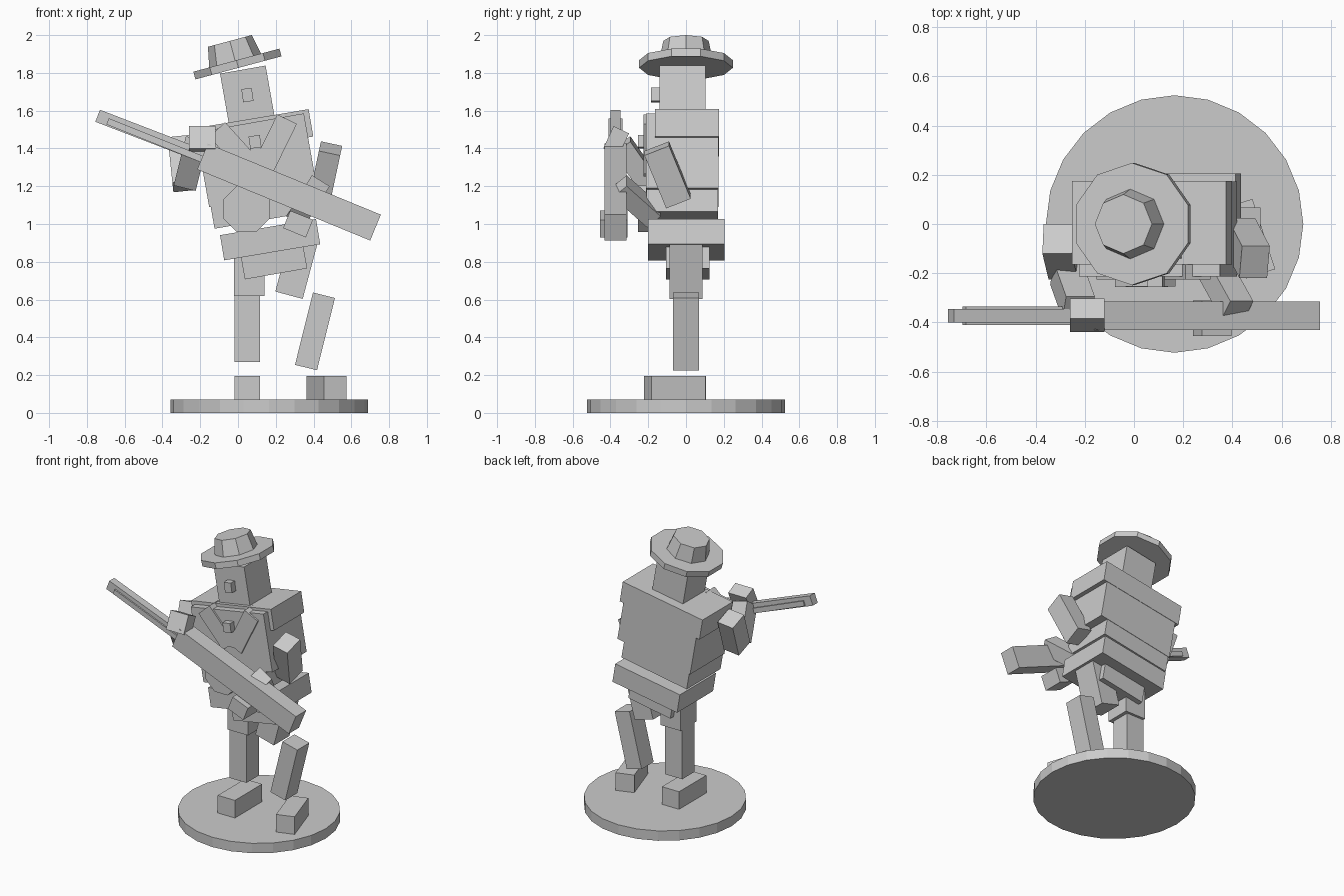
import bpy
from math import radians, sin, cos
from mathutils import Vector, Matrix

if "Cube" in bpy.data.objects:
    bpy.data.objects.remove(bpy.data.objects["Cube"])

def add_mesh(name, verts, faces, matrix):
    me = bpy.data.meshes.new(name)
    me.from_pydata([matrix @ Vector(v) for v in verts], [], faces)
    me.update()
    ob = bpy.data.objects.new(name, me)
    bpy.context.collection.objects.link(ob)
    return ob

BOX_FACES = [(0, 1, 3, 2), (4, 6, 7, 5), (0, 4, 5, 1), (2, 3, 7, 6), (0, 2, 6, 4), (1, 5, 7, 3)]

def frame(a, b):
    """Axes whose z runs from a to b, with y kept as near world y as possible."""
    a, b = Vector(a), Vector(b)
    z = (b - a).normalized()
    x = Vector((0, 1, 0)).cross(z).normalized()
    m = Matrix((x, z.cross(x), z)).transposed().to_4x4()
    m.translation = (a + b) / 2
    return m, (b - a).length

def beam(name, a, b, w, d):
    """Box running from a to b, w wide sideways and d deep."""
    m, length = frame(a, b)
    box(name, (w, d, length), m)

def box(name, size, matrix):
    verts = [(i * size[0] / 2, j * size[1] / 2, k * size[2] / 2)
             for i in (-1, 1) for j in (-1, 1) for k in (-1, 1)]
    add_mesh(name, verts, BOX_FACES, matrix)

def prism(name, a, b, r1, r2, sides, start=90):
    """Straight or tapered many-sided prism from a to b."""
    m, length = frame(a, b)
    ang = [radians(start + 360 * i / sides) for i in range(sides)]
    verts = [(r * cos(t), r * sin(t), z) for r, z in ((r1, -length / 2), (r2, length / 2)) for t in ang]
    n = sides
    faces = [(i, (i + 1) % n, n + (i + 1) % n, n + i) for i in range(n)]
    faces += [tuple(reversed(range(n))), tuple(range(n, 2 * n))]
    add_mesh(name, verts, faces, m)

def place(loc, rx=0, ry=0, rz=0):
    return (Matrix.Translation(loc) @ Matrix.Rotation(radians(rz), 4, 'Z')
            @ Matrix.Rotation(radians(ry), 4, 'Y') @ Matrix.Rotation(radians(rx), 4, 'X'))

# Round base
prism("base", (0.165, 0, 0), (0.165, 0, 0.07), 0.523, 0.523, 24)

# Legs and feet
box("right_foot", (0.135, 0.305, 0.13), place((0.048, -0.047, 0.13)))
box("left_foot", (0.125, 0.3, 0.13), place((0.468, -0.06, 0.13), rz=18))
beam("right_shin", (0.048, 0, 0.27), (0.048, 0, 0.64), 0.135, 0.14)
beam("right_thigh", (0.06, 0, 0.62), (0.06, 0, 0.92), 0.16, 0.175)
beam("left_shin", (0.36, 0, 0.24), (0.455, 0, 0.623), 0.12, 0.135)
beam("left_thigh", (0.27, 0, 0.623), (0.355, 0, 0.94), 0.15, 0.175)

# Leaning body
box("hips", (0.335, 0.23, 0.13), place((0.19, 0.01, 0.8), ry=-10))
box("coat_skirt", (0.515, 0.405, 0.135), place((0.17, 0.002, 0.917), ry=-9.5))
beam("waist", (0.132, -0.02, 1.02), (0.06, -0.02, 1.43), 0.52, 0.38)
beam("chest", (0.133, -0.02, 1.14), (0.063, -0.02, 1.535), 0.58, 0.385)
box("shoulders", (0.635, 0.34, 0.147), place((0.073, 0.005, 1.483), ry=-9.5))
beam("left_lapel", (0.13, -0.175, 1.29), (0.26, -0.175, 1.555), 0.115, 0.1)
beam("right_lapel", (0.08, -0.175, 1.29), (-0.11, -0.175, 1.5), 0.115, 0.1)
box("tie_knot", (0.06, 0.06, 0.065), place((0.09, -0.225, 1.435), ry=-8))
box("tie", (0.055, 0.03, 0.12), place((0.1, -0.21, 1.35), ry=-8))
prism("canteen", (0.045, -0.2, 1.08), (0.0451, -0.255, 1.0801), 0.133, 0.133, 8, 22.5)

# Head and hat
box("head", (0.245, 0.245, 0.34), place((0.055, -0.018, 1.65), ry=-10))
box("nose", (0.055, 0.07, 0.07), place((0.05, -0.15, 1.683), ry=-8))
s, c = sin(radians(15)), cos(radians(15))
hat = Vector((-0.003, 0, 1.847))
up = Vector((-s, 0, c))
prism("hat_brim", hat - up * 0.021, hat + up * 0.021, 0.248, 0.248, 10)
prism("hat_crown", Vector((-0.014, 0, 1.86)), Vector((-0.014, 0, 1.86)) + up * 0.113, 0.143, 0.12, 8)

# Left arm: raised elbow, forearm behind the stock, hand on the grip
beam("left_upper_arm", (0.43, -0.04, 1.12), (0.49, -0.155, 1.4), 0.115, 0.14)
beam("left_forearm", (0.32, -0.17, 1.04), (0.42, -0.35, 1.2), 0.11, 0.1)
box("left_hand", (0.13, 0.145, 0.1), place((0.318, -0.383, 1.0), ry=22))

# Right arm: bent forward to hold the front of the rifle
beam("right_upper_arm", (-0.285, -0.165, 1.2), (-0.31, -0.06, 1.44), 0.12, 0.13)
beam("right_forearm", (-0.275, -0.2, 1.22), (-0.225, -0.34, 1.42), 0.12, 0.11)
box("right_hand", (0.14, 0.09, 0.13), place((-0.19, -0.37, 1.44), rx=-25))

# Rifle held across the body
beam("rifle_stock", (-0.188, -0.373, 1.357), (0.728, -0.373, 0.981), 0.148, 0.115)
beam("rifle_barrel", (-0.743, -0.373, 1.573), (-0.15, -0.373, 1.345), 0.068, 0.055)
beam("barrel_guard", (-0.69, -0.373, 1.543), (-0.15, -0.373, 1.327), 0.035, 0.075)
